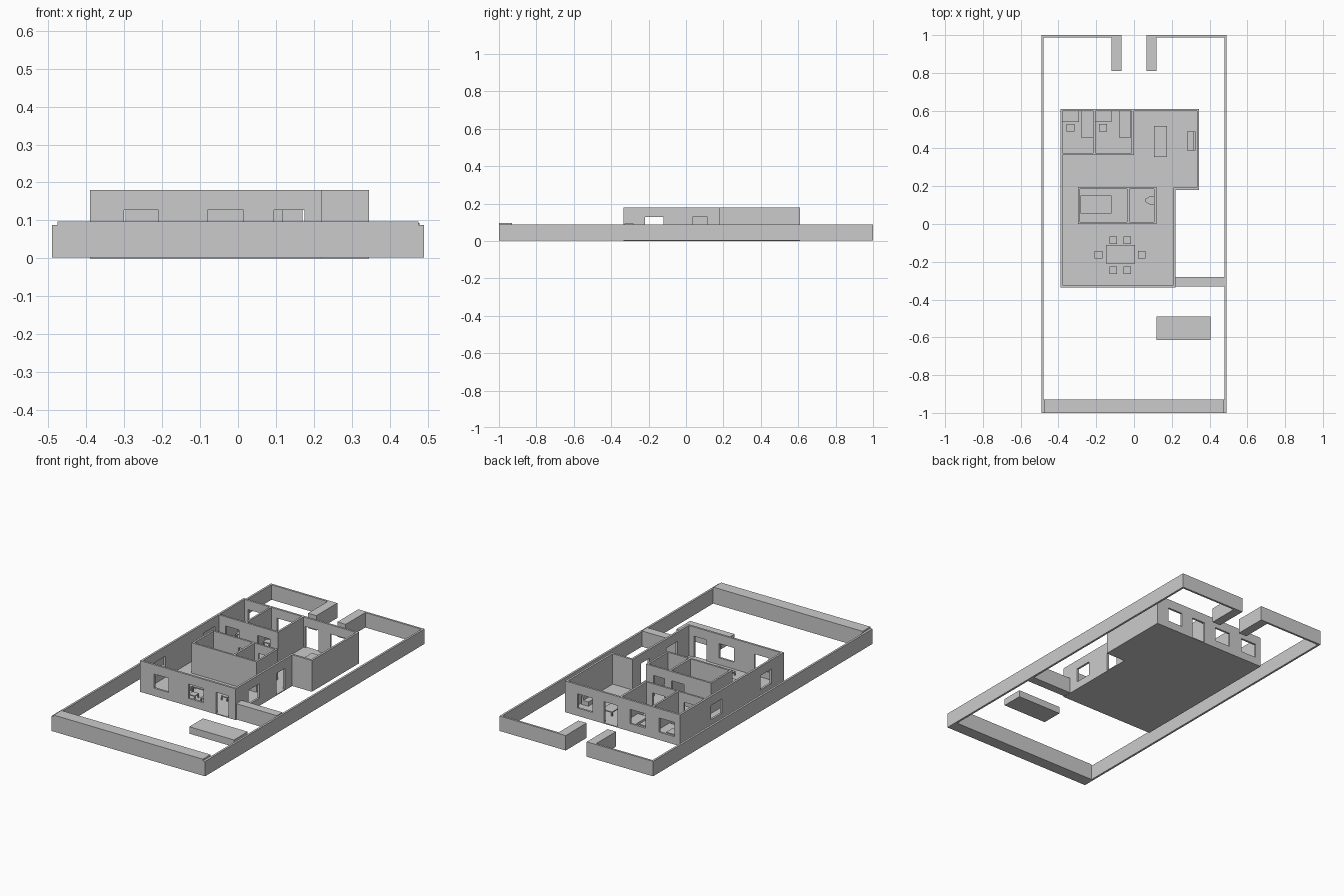
import bpy, bmesh

if "Cube" in bpy.data.objects:
    bpy.data.objects.remove(bpy.data.objects["Cube"])

FLOOR, TOP, FENCE = 0.005, 0.18, 0.088


def finish(bm, name):
    bmesh.ops.recalc_face_normals(bm, faces=bm.faces)
    me = bpy.data.meshes.new(name)
    bm.to_mesh(me)
    bm.free()
    ob = bpy.data.objects.new(name, me)
    bpy.context.collection.objects.link(ob)
    return ob


def add_prism(bm, pts, z0, z1):
    """Flat outline extruded straight up."""
    f = bm.faces.new([bm.verts.new((x, y, z0)) for x, y in pts])
    r = bmesh.ops.extrude_face_region(bm, geom=[f], use_keep_orig=True)
    vs = [v for v in r["geom"] if isinstance(v, bmesh.types.BMVert)]
    bmesh.ops.translate(bm, verts=vs, vec=(0, 0, z1 - z0))


def rect(x0, x1, y0, y1):
    return [(x0, y0), (x1, y0), (x1, y1), (x0, y1)]


def prism(name, pts, z0, z1):
    bm = bmesh.new()
    add_prism(bm, pts, z0, z1)
    return finish(bm, name)


def boxes(name, items):
    """Several boxes (x0, x1, y0, y1, z0, z1) in one object."""
    bm = bmesh.new()
    for x0, x1, y0, y1, z0, z1 in items:
        add_prism(bm, rect(x0, x1, y0, y1), z0, z1)
    return finish(bm, name)


def ring(name, loops, z0, z1):
    """Wall shell: outer outline joined to its inner outline."""
    bm = bmesh.new()
    v = [[[bm.verts.new((x, y, z)) for x, y in lp] for lp in loops] for z in (z0, z1)]
    n = len(loops[0])
    for i in range(n):
        j = (i + 1) % n
        for k in (0, 1):
            bm.faces.new((v[0][k][i], v[0][k][j], v[1][k][j], v[1][k][i]))
            bm.faces.new((v[k][0][i], v[k][0][j], v[k][1][j], v[k][1][i]))
    return finish(bm, name)


def cut(ob, items):
    """Cut window and door openings, then drop the cutter."""
    cutter = boxes("cutter", items)
    cutter.hide_render = True
    m = ob.modifiers.new("openings", "BOOLEAN")
    m.operation, m.solver, m.object = "DIFFERENCE", "EXACT", cutter
    dg = bpy.context.evaluated_depsgraph_get()
    dg.update()
    me = bpy.data.meshes.new_from_object(ob.evaluated_get(dg))
    ob.modifiers.clear()
    ob.data = me
    bpy.data.objects.remove(cutter)


def x_open(y, spans, z0, z1=0.127):
    return [(a, b, y - 0.03, y + 0.03, z0, z1) for a, b in spans]


def y_open(x, spans, z0, z1=0.127):
    return [(x - 0.03, x + 0.03, a, b, z0, z1) for a, b in spans]


def table(name, x0, x1, y0, y1, h, leg=0.008):
    legs = [(x, x + leg, y, y + leg, FLOOR, h - 0.006)
            for x in (x0, x1 - leg) for y in (y0, y1 - leg)]
    boxes(name, [(x0, x1, y0, y1, h - 0.006, h)] + legs)


# boundary wall with gate piers and thick front end
prism("boundary_wall", [
    (-.067, 1), (-.49, 1), (-.49, -1), (.49, -1), (.49, 1), (.067, 1), (.067, .81),
    (.12, .81), (.12, .988), (.478, .988), (.478, -.93), (-.478, -.93),
    (-.478, .988), (-.12, .988), (-.12, .81), (-.067, .81)], 0.002, FENCE)
boxes("front_coping", [(-.476, .476, -1, -.93, FENCE, .097)])
boxes("side_wall", [(.22, .479, -.33, -.28, .002, .093)])
boxes("garden_platform", [(.12, .405, -.615, -.49, .002, .042)])

# house floor and outer walls
outline = [(-.39, -.335), (.22, -.335), (.22, .18), (.345, .18), (.345, .61), (-.39, .61)]
inner = [(-.378, -.323), (.208, -.323), (.208, .192), (.333, .192), (.333, .598), (-.378, .598)]
prism("house_floor", outline, 0, FLOOR)
walls = ring("outer_walls", [outline, inner], FLOOR, TOP)
SILL, DOOR = 0.045, 0.0
cut(walls,
    x_open(-.33, [(-.30, -.21), (-.08, .015)], SILL)
    + x_open(-.33, [(.095, .175)], DOOR)
    + x_open(.604, [(.17, .265), (-.17, -.07), (-.355, -.255)], SILL)
    + x_open(.604, [(.01, .095)], DOOR)
    + y_open(.214, [(-.22, -.12)], SILL)
    + y_open(.214, [(.035, .115)], DOOR)
    + y_open(-.384, [(-.22, -.12), (.23, .33)], SILL))

# bedroom partitions
bed = prism("bedroom_walls", [
    (-.378, .365), (0, .365), (0, .598), (-.012, .598), (-.012, .376), (-.205, .376),
    (-.205, .598), (-.216, .598), (-.216, .376), (-.378, .376)], FLOOR, TOP)
cut(bed, x_open(.37, [(-.335, -.25), (-.13, -.05)], DOOR))

# central room block split by a partition
room = ring("central_walls", [rect(-.296, .118, 0, .196), rect(-.285, .107, .011, .185)], FLOOR, TOP)
cut(room, x_open(.19, [(-.125, -.045), (.0, .07)], DOOR))
boxes("central_partition", [(-.036, -.024, .011, .185, FLOOR, TOP)])

# dining set
table("dining_table", -.148, .005, -.21, -.112, .05)
for cx, cy in [(-.11, -.085), (-.035, -.085), (-.11, -.245), (-.035, -.245), (-.188, -.163), (.04, -.163)]:
    table("dining_chair", cx - .02, cx + .02, cy - .02, cy + .02, .03, .006)

# bedroom furniture, repeated for both rooms
for x0, dx, bx in [(-.378, .087, -.28), (-.205, .087, -.08)]:
    table("desk", x0, x0 + dx, .54, .597, .05)
    table("desk_chair", x0 + .02, x0 + .062, .49, .53, .03, .006)
    boxes("single_bed", [(bx, bx + .065, .458, .597, FLOOR, .03)])

# main bed with pillows
boxes("double_bed", [(-.283, -.12, .055, .15, FLOOR, .03)])
boxes("pillows", [(-.28, -.25, y, y + .036, .03, .037) for y in (.058, .108)])

# bathroom
boxes("shower_tray", [(-.024, .107, .011, .065, FLOOR, .012)])
prism("toilet", [(.107, .102), (.107, .148), (.085, .148), (.062, .134), (.062, .116), (.085, .102)], FLOOR, .03)

# living area
table("coffee_table", .107, .175, .355, .52, .03)
boxes("sofa", [(.28, .325, .388, .49, FLOOR, .03), (.312, .325, .388, .49, .03, .05)])
